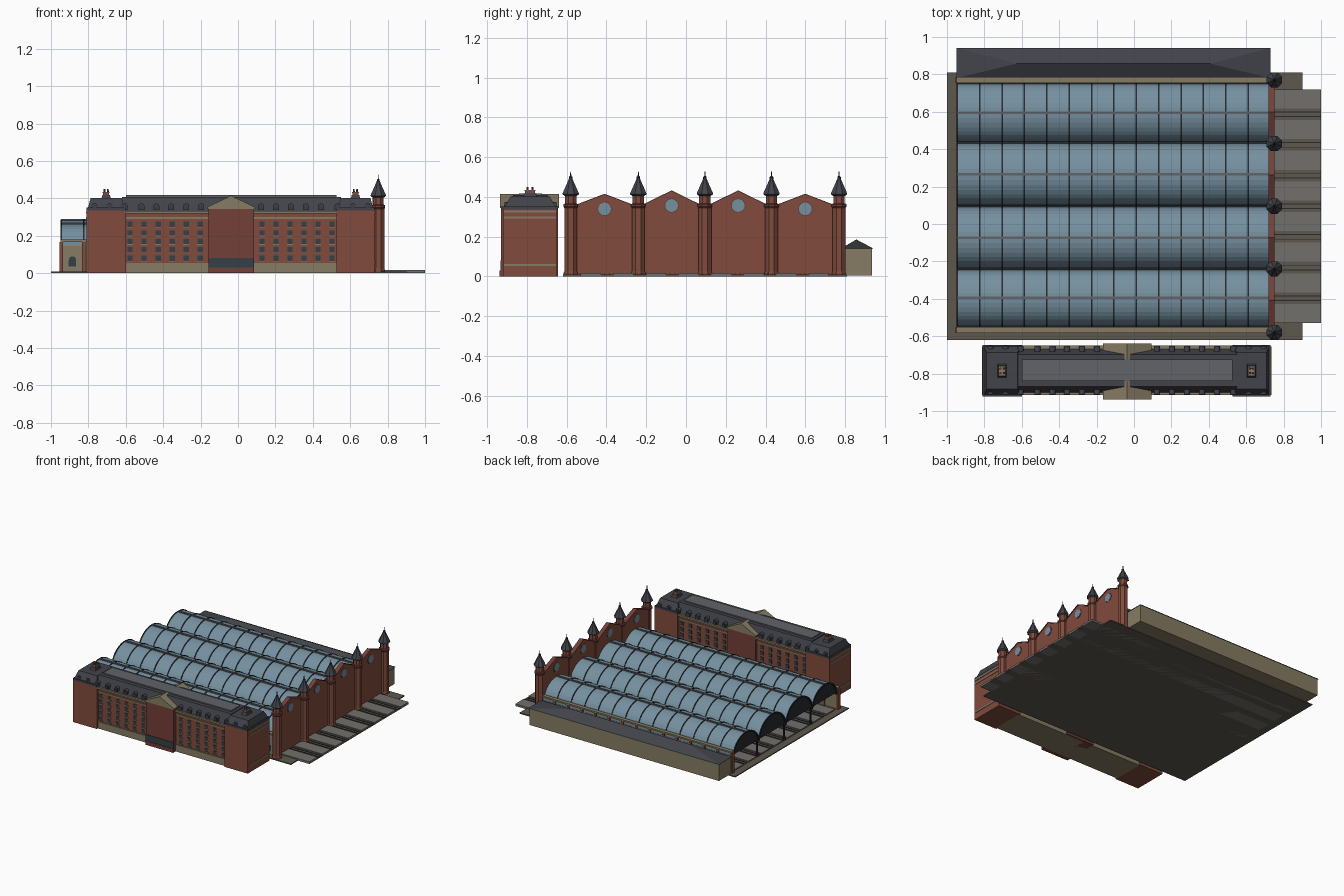
import bpy, bmesh, math
from mathutils import Vector

if "Cube" in bpy.data.objects:
    bpy.data.objects.remove(bpy.data.objects["Cube"])

def mat(name, c):
    m = bpy.data.materials.new(name)
    m.diffuse_color = (*c, 1)
    m.use_nodes = True
    m.node_tree.nodes["Principled BSDF"].inputs["Base Color"].default_value = m.diffuse_color
    return m

BRICK = mat("brick", (.22, .07, .045))
RED = mat("dark_brick", (.17, .05, .04))
STONE = mat("stone", (.24, .20, .125))
GLASS = mat("glass", (.18, .28, .35))
SLATE = mat("slate", (.055, .057, .07))
LEAD = mat("lead_roof", (.12, .125, .14))
IRON = mat("iron", (.02, .023, .027))
PANE = mat("dark_pane", (.035, .05, .065))
GROUND = mat("ground", (.11, .095, .075))
PAVE = mat("paving", (.17, .16, .15))

def finish(name, bm, m):
    bmesh.ops.recalc_face_normals(bm, faces=bm.faces)
    me = bpy.data.meshes.new(name)
    bm.to_mesh(me)
    bm.free()
    me.materials.append(m)
    o = bpy.data.objects.new(name, me)
    bpy.context.collection.objects.link(o)
    return o

def add_box(bm, x0, x1, y0, y1, z0, z1, ix=0, iy=0):
    """Box, its top optionally inset by ix, iy."""
    lo = [bm.verts.new(p) for p in ((x0, y0, z0), (x1, y0, z0), (x1, y1, z0), (x0, y1, z0))]
    hi = [bm.verts.new(p) for p in ((x0+ix, y0+iy, z1), (x1-ix, y0+iy, z1), (x1-ix, y1-iy, z1), (x0+ix, y1-iy, z1))]
    bm.faces.new(lo[::-1])
    bm.faces.new(hi)
    for i in range(4):
        j = (i + 1) % 4
        bm.faces.new((lo[i], lo[j], hi[j], hi[i]))

def boxes(name, m, *dims):
    bm = bmesh.new()
    for d in dims:
        add_box(bm, *d)
    return finish(name, bm, m)

def prisms(name, m, axis, items):
    """items: (profile points, start, end) extruded along x or y."""
    bm = bmesh.new()
    for pts, a, b in items:
        place = (lambda p, t: (t, p[0], p[1])) if axis == 'x' else (lambda p, t: (p[0], t, p[1]))
        f = bm.faces.new([bm.verts.new(place(p, a)) for p in pts])
        r = bmesh.ops.extrude_face_region(bm, geom=[f])
        d = Vector((b - a, 0, 0) if axis == 'x' else (0, b - a, 0))
        bmesh.ops.translate(bm, vec=d, verts=[v for v in r['geom'] if isinstance(v, bmesh.types.BMVert)])
    return finish(name, bm, m)

def arc(cy, w, h, z, n=18):
    return [(cy + w*math.cos(math.pi*i/n), z + h*math.sin(math.pi*i/n)) for i in range(n+1)]

def band(cy, w, h, z, t):
    return arc(cy, w, h, z) + arc(cy, w-t, h-t, z)[::-1]

def lathe(name, m, spots, profile, n=8):
    bm = bmesh.new()
    for x, y in spots:
        rings = [[bm.verts.new((x + r*math.cos(2*math.pi*(k+.5)/n), y + r*math.sin(2*math.pi*(k+.5)/n), z))
                  for k in range(n)] for r, z in profile]
        bm.faces.new(rings[0][::-1])
        bm.faces.new(rings[-1])
        for a, b in zip(rings, rings[1:]):
            for k in range(n):
                j = (k + 1) % n
                bm.faces.new((a[k], a[j], b[j], b[k]))
    return finish(name, bm, m)

# ground slab, platforms and track beds
boxes("ground_slab", GROUND, (-1, .9, -.62, .81, 0, .008))
plat = [-.53 + .164*i for i in range(8)]
boxes("platforms", PAVE, *[(-.94, 1, y, y+.102, 0, .017) for y in plat])
boxes("track_beds", GROUND, *[(-.94, 1, y+.102, y+.164, 0, .01) for y in plat[:-1]])
boxes("rails", IRON, *[(-.94, 1, y+o, y+o+.005, .01, .013) for y in plat[:-1] for o in (.118, .143)])

# train shed: four glazed barrel vaults with ribs, ridges and gutters
X0, X1, SPR = -.945, .73, .14
valleys = [-.55, -.24, .095, .435, .755]
vaults = [((a+b)/2, (b-a)/2 - .004, h) for a, b, h in zip(valleys, valleys[1:], (.125, .143, .143, .125))]
prisms("vault_glazing", GLASS, 'x', [(band(c, w, h, SPR, .006), X0, X1) for c, w, h in vaults])
bay = (X1 - X0) / 14
prisms("vault_ribs", IRON, 'x', [(band(c, w+.003, h+.004, SPR, .011), X0+bay*i-.004, X0+bay*i+.004)
                                for c, w, h in vaults for i in range(15)])
prisms("end_screens", IRON, 'x', [(arc(c, w-.004, h-.004, SPR), X0+.006, X0+.012) for c, w, h in vaults])
boxes("vault_ridges", LEAD, *[(X0, X1, c-.007, c+.007, SPR+h-.002, SPR+h+.007) for c, w, h in vaults])
boxes("valley_gutters", IRON, *[(X0, X1, y-.008, y+.008, SPR-.012, SPR+.012) for y in valleys])
lathe("shed_columns", IRON, [(X0+.015+bay*i, y) for y in valleys[1:-1] for i in range(0, 14, 2)],
      [(.011, .005), (.011, .03), (.007, .035), (.007, .115), (.012, .13)])

# shed side walls: piers, stone panels, arched windows, glazed transom, coping
piers, panels, trans, coping, arches = [], [], [], [], []
for ya, yb, yo in ((-.582, -.55, -.573), (.755, .785, .777)):
    piers += [(X0+bay*i-.009, X0+bay*i+.009, ya, yb, 0, .168) for i in range(15)]
    panels.append((X0, X1, ya+.01, yb-.008, .005, .145))
    trans.append((X0, X1, ya+.012, yb-.01, .145, .17))
    coping.append((X0-.005, X1, ya, yb, .168, .18))
    for i in range(14):
        c = X0 + bay*(i+.5)
        arches.append(([(c-.02, .035)] + arc(c, .02, .02, .07, 8)[::-1] + [(c+.02, .035)], yo, yo+.004))
boxes("side_wall_piers", BRICK, *piers)
boxes("side_wall_panels", STONE, *panels)
boxes("side_wall_transoms", GLASS, *trans)
boxes("side_wall_coping", STONE, *coping)
prisms("side_wall_windows", PANE, 'y', arches)

# gabled end wall with round windows
ty = [-.58, -.24, .095, .43, .77]
peaks = (.41, .427, .427, .41)
outline = [(ty[0], 0), (ty[0], .345)]
for a, b, p in zip(ty, ty[1:], peaks):
    outline += [((a+b)/2, p), (b, .345)]
prisms("gable_wall", BRICK, 'x', [(outline + [(ty[-1], 0)], .722, .748)])
cop = []
for a, b, p in zip(ty, ty[1:], peaks):
    c = (a+b)/2
    cop.append(([(a, .343), (c, p-.002), (b, .343), (b, .35), (c, p+.005), (a, .35)], .718, .752))
prisms("gable_coping", RED, 'x', cop)
discs = [((a+b)/2, p-.071) for a, b, p in zip(ty, ty[1:], peaks)]
for name, m, r, d in (("round_window_frames", RED, .037, .002), ("round_windows", GLASS, .032, .004)):
    prisms(name, m, 'x', [([(y+r*math.cos(k*math.pi/12), z+r*math.sin(k*math.pi/12)) for k in range(24)],
                          .722-d, .748+d) for y, z in discs])

# octagonal towers with spires
spots = [(.75, y) for y in ty]
lathe("towers", BRICK, spots, [(.038, 0), (.038, .02), (.035, .025), (.035, .35), (.031, .36), (.031, .412)])
lathe("tower_bands", RED, spots, [(.035, .344), (.04, .35), (.04, .362), (.033, .366)])
lathe("spires", SLATE, spots, [(.033, .405), (.044, .412), (.044, .418), (.012, .485), (.006, .5)])
lathe("finials", IRON, spots, [(.009, .492), (.009, .5), (.003, .505), (.002, .528)], 6)

# low side building with hipped roof
boxes("side_building", STONE, (-.945, .725, .785, .935, .005, .14))
bm = bmesh.new()
e = [bm.verts.new(p) for p in ((-.95, .78, .14), (.73, .78, .14), (.73, .942, .14), (-.95, .942, .14))]
r0, r1 = bm.verts.new((-.63, .857, .185)), bm.verts.new((.41, .857, .185))
for f in ((e[0], e[1], r1, r0), (e[1], e[2], r1), (e[2], e[3], r0, r1), (e[3], e[0], r0), e[::-1]):
    bm.faces.new(f)
finish("side_building_roof", bm, SLATE)

# front building: main range, plinth, cornices and end pavilions
XC = -.037
pav = [(-.81, -.6), (.527, .73)]
boxes("main_range", BRICK, (-.61, .54, -.9, -.665, .005, .33))
boxes("plinth", STONE, (-.605, .535, -.907, -.658, 0, .055))
boxes("cornices", STONE, (-.605, .535, -.907, -.658, .29, .3), (-.605, .535, -.915, -.65, .318, .332))
boxes("pavilions", BRICK, *[(a, b, -.92, -.648, 0, .335) for a, b in pav])
ends = [(-.814, -.80), (.72, .734)]
boxes("pavilion_bands", STONE, *[(a, b, -.915, -.655, z, z+.011) for a, b in ends for z in (.052, .29, .32)])

# windows on the front and the rear of the main range
cols = [s*(.165 + .075*i) + XC for s in (-1, 1) for i in range(6)]
rows = (.08, .125, .17, .215, .262)
boxes("windows", PANE, *[(x-.014, x+.014, y, y+.006, z-.014, z+.014)
                         for x in cols for z in rows for y in (-.904, -.667)])
boxes("window_sills", STONE, *[(x-.016, x+.016, y, y+.008, z-.018, z-.014)
                               for x in cols for z in rows for y in (-.906, -.667)])

# mansard roofs with dormers
boxes("main_mansard", SLATE, (-.62, .55, -.9, -.667, .332, .408, 0, .03))
boxes("pavilion_mansards", SLATE, *[(a, b, -.922, -.646, .335, .35) for a, b in pav],
      *[(a+.008, b-.008, -.912, -.656, .35, .402, .014, .03) for a, b in pav])
boxes("flat_roof", LEAD, (-.6, .527, -.84, -.725, .405, .417))
dx = [s*d + XC for s in (-1, 1) for d in (.16, .24, .32, .40, .48, .57, .65, .73)]
dorm, glass = [], []
for x in dx:
    for y0, y1, g in ((-.912, -.86, -.915), (-.7, -.652, -.654)):
        dorm.append(([(x-.016, .337)] + arc(x, .016, .013, .36, 8)[::-1] + [(x+.016, .337)], y0, y1))
        glass.append((x-.009, x+.009, g, g+.005, .342, .362))
prisms("dormers", SLATE, 'y', dorm)
boxes("dormer_panes", PANE, *glass)

# chimneys with pots
ch = (-.705, .628)
boxes("chimney_bases", SLATE, *[(x-.026, x+.026, -.825, -.745, .395, .418, .006, .012) for x in ch])
boxes("chimneys", BRICK, *[(x-.016, x+.016, -.81, -.76, .41, .432) for x in ch])
boxes("chimney_caps", STONE, *[(x-.019, x+.019, -.812, -.758, .43, .435) for x in ch])
lathe("chimney_pots", RED, [(x+o, y) for x in ch for o in (-.009, .009) for y in (-.797, -.773)],
      [(.006, .432), (.005, .45)])

# projecting central block with pediment and entrance
L, R = XC-.122, XC+.122
boxes("central_block", RED, (L, R, -.93, -.645, 0, .348))
prisms("pediment_roof", STONE, 'y', [([(L-.008, .343), (R+.008, .343), (R+.008, .352), (XC, .415), (L-.008, .352)],
                                     -.937, -.64)])
boxes("entrance_glazing", PANE, (L, R, -.934, -.92, .03, .08))
boxes("entrance_step", RED, (L, R, -.938, -.92, 0, .03))
